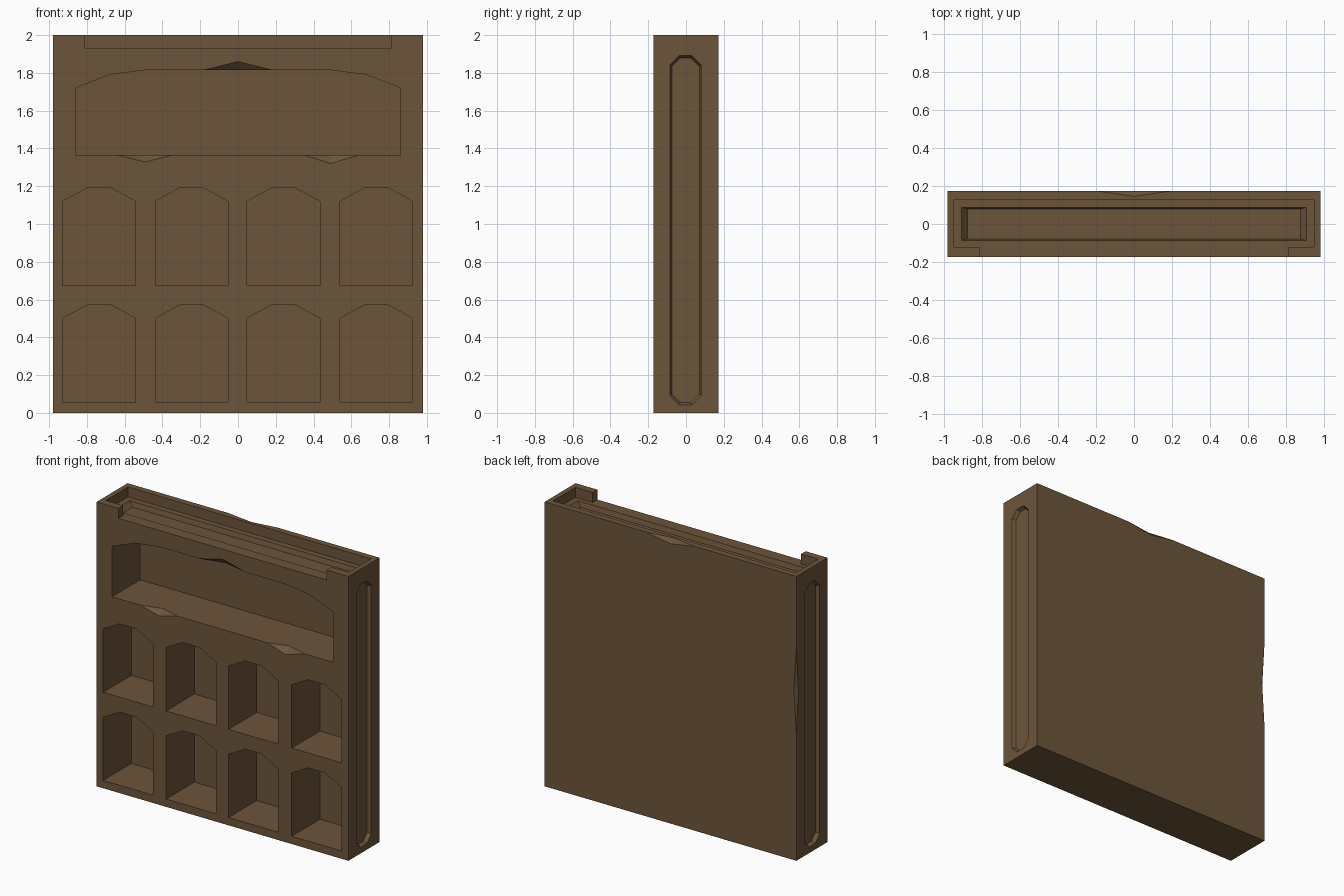
import bpy, bmesh
from mathutils import Vector as V

if "Cube" in bpy.data.objects:
    bpy.data.objects.remove(bpy.data.objects["Cube"])

W, D, H = 0.98, 0.1725, 2.0      # half width, half depth, height

wood = bpy.data.materials.new("brown_wood")
wood.diffuse_color = (0.152, 0.091, 0.044, 1)
wood.use_nodes = True
wood.node_tree.nodes["Principled BSDF"].inputs["Base Color"].default_value = wood.diffuse_color


def make(name, bm):
    bmesh.ops.recalc_face_normals(bm, faces=bm.faces)
    me = bpy.data.meshes.new(name)
    bm.to_mesh(me)
    bm.free()
    ob = bpy.data.objects.new(name, me)
    bpy.context.collection.objects.link(ob)
    me.materials.append(wood)
    return ob


def loft(name, loops):
    """Closed solid through equal-length loops of points."""
    bm = bmesh.new()
    rings = [[bm.verts.new(p) for p in lp] for lp in loops]
    n = len(rings[0])
    for a, b in zip(rings, rings[1:]):
        for i in range(n):
            j = (i + 1) % n
            bm.faces.new((a[i], a[j], b[j], b[i]))
    bm.faces.new(rings[0])
    bm.faces.new(rings[-1])
    return make(name, bm)


def niche(pts):
    cut(loft("niche_cutter", [[(x, y, z) for x, z in pts] for y in (-D - 0.1, 0.14)]))


def chip(a, b, c, d):
    """Dent on edge a-b; c and d lie on the two faces beside the edge."""
    a, b, c, d = map(V, (a, b, c, d))
    m = (a + b) / 2
    outer = m + (m - (c + d) / 2) * 2
    bm = bmesh.new()
    for p in (a, b, c + (c - d) * 0.5, d + (d - c) * 0.5, outer):
        bm.verts.new(p)
    bmesh.ops.convex_hull(bm, input=bm.verts)
    cut(make("chip_cutter", bm))


def cut(cutter):
    cutter.hide_render = True
    mod = body.modifiers.new("cut", 'BOOLEAN')
    mod.operation, mod.solver, mod.object = 'DIFFERENCE', 'EXACT', cutter
    bpy.context.view_layer.objects.active = body
    bpy.ops.object.modifier_apply(modifier=mod.name)
    bpy.data.objects.remove(cutter)


# solid slab
body = loft("shelf_body", [[(-W, -D, z), (W, -D, z), (W, D, z), (-W, D, z)] for z in (0, H)])

# two rows of four small arched niches
for z in (0.055, 0.675):
    for x in (-0.735, -0.245, 0.24, 0.732):
        niche([(x - 0.193, z), (x + 0.193, z), (x + 0.193, z + 0.445), (x + 0.065, z + 0.515),
               (x - 0.065, z + 0.515), (x - 0.193, z + 0.445)])

# wide upper niche
half = [(0.86, 1.365), (0.86, 1.72), (0.68, 1.79), (0.49, 1.815)]
niche(half + [(-x, z) for x, z in reversed(half)])

# top tray, open at the front between two tabs
right = [(0.81, -D - 0.1), (0.81, -0.12), (0.945, -0.12), (0.945, 0.128)]
tray = right + [(-x, y) for x, y in reversed(right)]
cut(loft("tray_cutter", [[(x, y, z) for x, y in tray] for z in (1.93, H + 0.1)]))


# sloped groove in the tray floor
def rect(x, y, z):
    return [(-x, -y, z), (x, -y, z), (x, y, z), (-x, y, z)]


cut(loft("tray_groove_cutter", [rect(0.905, 0.087, 1.96), rect(0.905, 0.087, 1.93), rect(0.875, 0.078, 1.895)]))


# long eight-sided groove on each side
def octagon(x, y, h, c):
    q = [(y, h - c), (y - c, h)]
    q += [(-b, z) for b, z in reversed(q)]
    q += [(b, -z) for b, z in reversed(q)]
    return [(x, b - 0.002, 0.967 + z) for b, z in q]


for s in (-1, 1):
    cut(loft("side_groove_cutter", [octagon(s * 1.03, 0.083, 0.925, 0.05), octagon(s * W, 0.083, 0.925, 0.05),
                                    octagon(s * 0.955, 0.073, 0.912, 0.045)]))

# worn chips along edges
chip((-0.18, -D, 1.815), (0.18, -D, 1.815), (0, -0.13, 1.815), (0, -D, 1.86))
chip((-0.64, -D, 1.365), (-0.35, -D, 1.365), (-0.49, -0.13, 1.365), (-0.49, -D, 1.328))
chip((0.35, -D, 1.365), (0.64, -D, 1.365), (0.49, -0.13, 1.365), (0.49, -D, 1.32))
chip((-0.19, D, H), (0.19, D, H), (0, 0.145, H), (0, D, 1.968))
chip((-W, D, 1.5), (-W, D, 0.88), (-0.96, D, 1.2), (-W, 0.15, 1.2))
